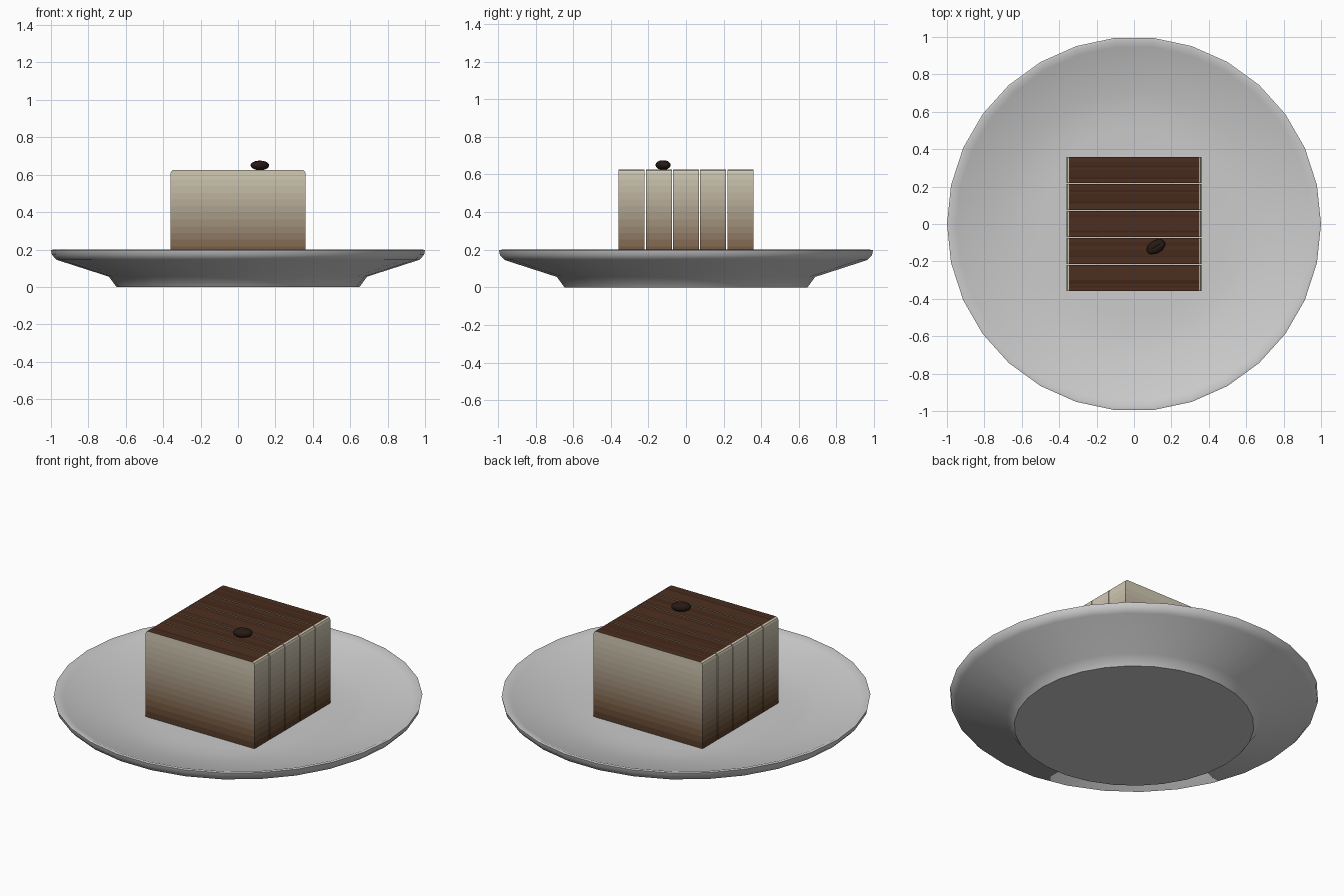
import bpy, bmesh, math, random
from mathutils import Matrix

if "Cube" in bpy.data.objects:
    bpy.data.objects.remove(bpy.data.objects["Cube"])

random.seed(4)


def make_mat(name, col):
    m = bpy.data.materials.new(name)
    m.diffuse_color = (*col, 1)
    m.use_nodes = True
    m.node_tree.nodes["Principled BSDF"].inputs["Base Color"].default_value = m.diffuse_color
    return m


def make_obj(name, bm, mats=(), smooth=None):
    bmesh.ops.recalc_face_normals(bm, faces=bm.faces)
    me = bpy.data.meshes.new(name)
    bm.to_mesh(me)
    bm.free()
    for m in mats:
        me.materials.append(m)
    ob = bpy.data.objects.new(name, me)
    bpy.context.collection.objects.link(ob)
    if smooth:
        bpy.ops.object.select_all(action='DESELECT')
        ob.select_set(True)
        bpy.context.view_layer.objects.active = ob
        bpy.ops.object.shade_smooth_by_angle(angle=math.radians(smooth))
    return ob


# Plate: 30-sided lathe, from foot over the rim to the shallow well
profile = [(0.65, 0), (0.69, 0.055), (0.97, 0.145), (0.995, 0.172), (1.0, 0.197),
           (0.985, 0.2), (0.95, 0.185), (0.71, 0.128), (0.60, 0.113), (0.5, 0.11)]
SIDES = 30
bm = bmesh.new()
rings = [[bm.verts.new((r * math.cos(math.tau * i / SIDES),
                        r * math.sin(math.tau * i / SIDES), z))
          for i in range(SIDES)] for r, z in profile]
for a, b in zip(rings, rings[1:]):
    for i in range(SIDES):
        j = (i + 1) % SIDES
        bm.faces.new((a[i], a[j], b[j], b[i]))
bm.faces.new(rings[0])
bm.faces.new(rings[-1])
make_obj("plate", bm, [make_mat("porcelain", (0.76, 0.76, 0.73))], 38)

# Cake colours: dark sponge at the base fading to cream, cocoa streaks on top
BANDS = 14
low, mid, high = (0.075, 0.035, 0.018), (0.20, 0.115, 0.06), (0.66, 0.61, 0.48)


def blend(t):
    a, b, u = (low, mid, t / 0.2) if t < 0.2 else (mid, high, (t - 0.2) / 0.8)
    return [p + (q - p) * u for p, q in zip(a, b)]


mats = [make_mat(f"sponge_{i}", blend((i + 0.5) / BANDS)) for i in range(BANDS)]
mats += [make_mat("cocoa_light", (0.075, 0.028, 0.014)),
         make_mat("cocoa_mid", (0.062, 0.023, 0.012)),
         make_mat("cocoa_dark", (0.048, 0.018, 0.010))]

# Each slice is a stack of rectangles with rounded upper ends
levels = [(0.11 + 0.50 * i / BANDS, 0.36) for i in range(BANDS + 1)]
levels += [(0.62, 0.356), (0.625, 0.347)]
STRIPS = 7


def cake_slice(name, y0, y1):
    bm = bmesh.new()
    loops = [[bm.verts.new(p) for p in ((-x, y0, z), (x, y0, z), (x, y1, z), (-x, y1, z))]
             for z, x in levels]
    for k, (a, b) in enumerate(zip(loops, loops[1:])):
        for i in range(4):
            j = (i + 1) % 4
            bm.faces.new((a[i], a[j], b[j], b[i])).material_index = min(k, BANDS - 1)
    bm.faces.new(loops[0])
    # top streaks running along x
    z, x = levels[-1]
    cuts = [0] + sorted(random.uniform(0.08, 0.92) for _ in range(STRIPS - 1)) + [1]
    rows = [(loops[-1][0], loops[-1][1])]
    for t in cuts[1:-1]:
        y = y0 + (y1 - y0) * t
        rows.append((bm.verts.new((-x, y, z)), bm.verts.new((x, y, z))))
    rows.append((loops[-1][3], loops[-1][2]))
    for k, (a, b) in enumerate(zip(rows, rows[1:])):
        f = bm.faces.new((a[0], a[1], b[1], b[0]))
        f.material_index = BANDS + (k * 2) % 3
    make_obj(name, bm, mats)


PITCH, THICK = 0.1445, 0.138
for n in range(5):
    yc = (n - 2) * PITCH
    cake_slice(f"cake_slice_{n + 1}", yc - THICK / 2, yc + THICK / 2)

# Coffee bean with a shallow crease along its length
bm = bmesh.new()
bmesh.ops.create_uvsphere(bm, u_segments=24, v_segments=14, radius=1)
for v in bm.verts:
    if v.co.z > 0.3:
        v.co.z -= 0.18 * math.exp(-(v.co.y / 0.13) ** 2) * v.co.z
bm.transform(Matrix.Translation((0.117, -0.122, 0.65)) @ Matrix.Rotation(math.radians(30), 4, 'Z')
             @ Matrix.Diagonal((0.054, 0.034, 0.026, 1)))
make_obj("coffee_bean", bm, [make_mat("roast", (0.02, 0.010, 0.007))], 40)
